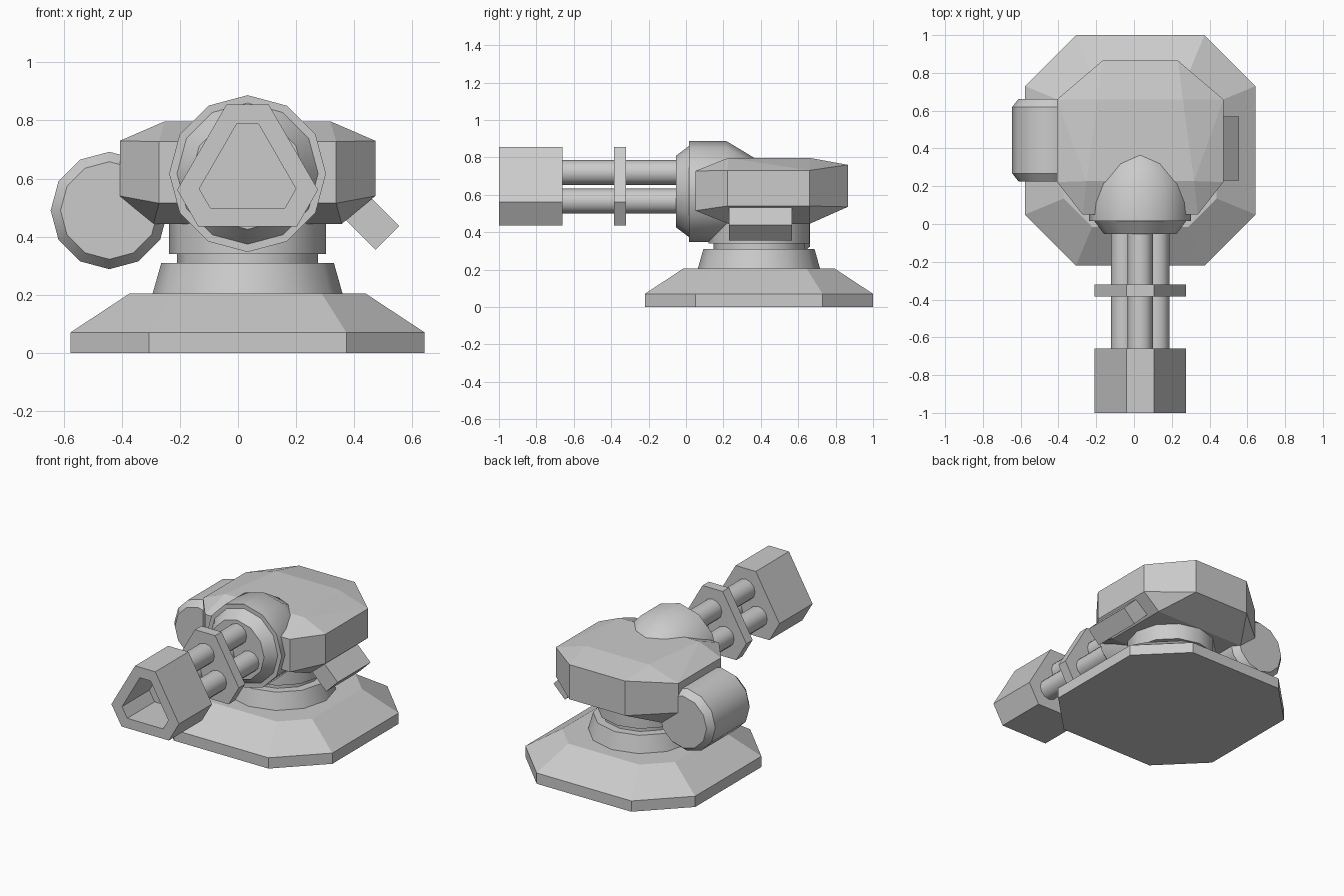
import bpy, bmesh, math
from mathutils import Vector

if "Cube" in bpy.data.objects:
    bpy.data.objects.remove(bpy.data.objects["Cube"], do_unlink=True)

CX, CY = 0.033, 0.39      # turning axis of the turret
GZ = 0.617                # height of the gun axis
SIDES = 12

grey = bpy.data.materials.new("plain_grey")
grey.use_nodes = True
grey.diffuse_color = (0.6, 0.6, 0.6, 1)
grey.node_tree.nodes["Principled BSDF"].inputs["Base Color"].default_value = (0.6, 0.6, 0.6, 1)


def finish(name, bm, smooth):
    bmesh.ops.recalc_face_normals(bm, faces=bm.faces)
    mesh = bpy.data.meshes.new(name)
    bm.to_mesh(mesh)
    bm.free()
    mesh.materials.append(grey)
    obj = bpy.data.objects.new(name, mesh)
    bpy.context.collection.objects.link(obj)
    if smooth:
        bpy.ops.object.select_all(action='DESELECT')
        obj.select_set(True)
        bpy.context.view_layer.objects.active = obj
        bpy.ops.object.shade_smooth_by_angle(angle=math.radians(35))
    return obj


def loft(name, rings, smooth=False):
    """Join rings of equal length with quads and cap both ends."""
    bm = bmesh.new()
    rows = [[bm.verts.new(p) for p in ring] for ring in rings]
    n = len(rows[0])
    for a, b in zip(rows, rows[1:]):
        for i in range(n):
            j = (i + 1) % n
            bm.faces.new((a[i], a[j], b[j], b[i]))
    bm.faces.new(rows[0])
    bm.faces.new(rows[-1])
    return finish(name, bm, smooth)


def circle(r):
    return [(r * math.cos(t), r * math.sin(t))
            for t in (2 * math.pi * i / SIDES for i in range(SIDES))]


def turned_z(name, profile):
    return loft(name, [[(CX + u, CY + v, z) for u, v in circle(r)] for r, z in profile], True)


def turned_y(name, x, z, profile):
    return loft(name, [[(x + u, y, z + v) for u, v in circle(r)] for r, y in profile], True)


def octagon(half, flat, z):
    pts = [(half, -flat), (half, flat), (flat, half), (-flat, half),
           (-half, flat), (-half, -flat), (-flat, -half), (flat, -half)]
    return [(CX + u, CY + v, z) for u, v in pts]


def cut_triangle(reach, half, y):
    """Triangle with cut corners, one corner up, across the gun axis."""
    pts = []
    for k in range(3):
        t = math.radians(90 + 120 * k)
        for s in (-half, half):
            pts.append((CX + reach * math.cos(t) - s * math.sin(t), y,
                        GZ + reach * math.sin(t) + s * math.cos(t)))
    return pts


# Base plate
loft("base", [octagon(0.61, 0.34, 0), octagon(0.61, 0.34, 0.07),
              octagon(0.405, 0.255, 0.205)])

# Swivel neck
turned_z("neck", [(0.328, 0.20), (0.297, 0.31), (0.243, 0.31),
                  (0.243, 0.34), (0.27, 0.34), (0.27, 0.47)])

# Turret head: hull of mirrored corner points
corners = [(0.305, 0.05, 0.515), (0.305, 0.05, 0.727),
           (0.44, 0.222, 0.54), (0.44, 0.222, 0.73),
           (0.44, 0.66, 0.54), (0.44, 0.66, 0.73),
           (0.20, 0.865, 0.535), (0.20, 0.865, 0.76),
           (0.285, 0.227, 0.797), (0.225, 0.66, 0.797),
           (0.324, 0.227, 0.444), (0.324, 0.66, 0.444)]
bm = bmesh.new()
for x, y, z in corners:
    for s in (-1, 1):
        bm.verts.new((CX + s * x, y, z))
bmesh.ops.convex_hull(bm, input=bm.verts)
bmesh.ops.dissolve_limit(bm, angle_limit=math.radians(2), verts=bm.verts, edges=bm.edges)
finish("turret_head", bm, False)

# Ammunition drum on the side
turned_y("ammo_drum", -0.443, 0.49, [(0.168, 0.225), (0.202, 0.268),
                                     (0.202, 0.62), (0.168, 0.662)])

# Slanted ejector box on the other side
box = [(0.555, 0.437), (0.473, 0.355), (0.293, 0.535), (0.375, 0.617)]
loft("ejector_box", [[(x, y, z) for x, z in box] for y in (0.23, 0.568)])

# Gun mount
turned_y("gun_mount", CX, GZ, [(0.192, -0.053), (0.243, 0.015), (0.27, 0.015),
                               (0.27, 0.216), (0.18, 0.365), (0.10, 0.43)])

# Three barrels
for k in range(3):
    t = math.radians(90 + 120 * k)
    turned_y(f"barrel_{k + 1}", CX + 0.102 * math.cos(t), GZ + 0.102 * math.sin(t),
             [(0.067, -0.67), (0.067, -0.04)])

# Clamp plate around the barrels
loft("barrel_clamp", [cut_triangle(0.238, 0.0727, y) for y in (-0.385, -0.32)])

# Hollow muzzle
loft("muzzle", [cut_triangle(0.238, 0.0727, -0.66), cut_triangle(0.238, 0.0727, -1.0),
                cut_triangle(0.17, 0.038, -1.0), cut_triangle(0.17, 0.038, -0.72)])
